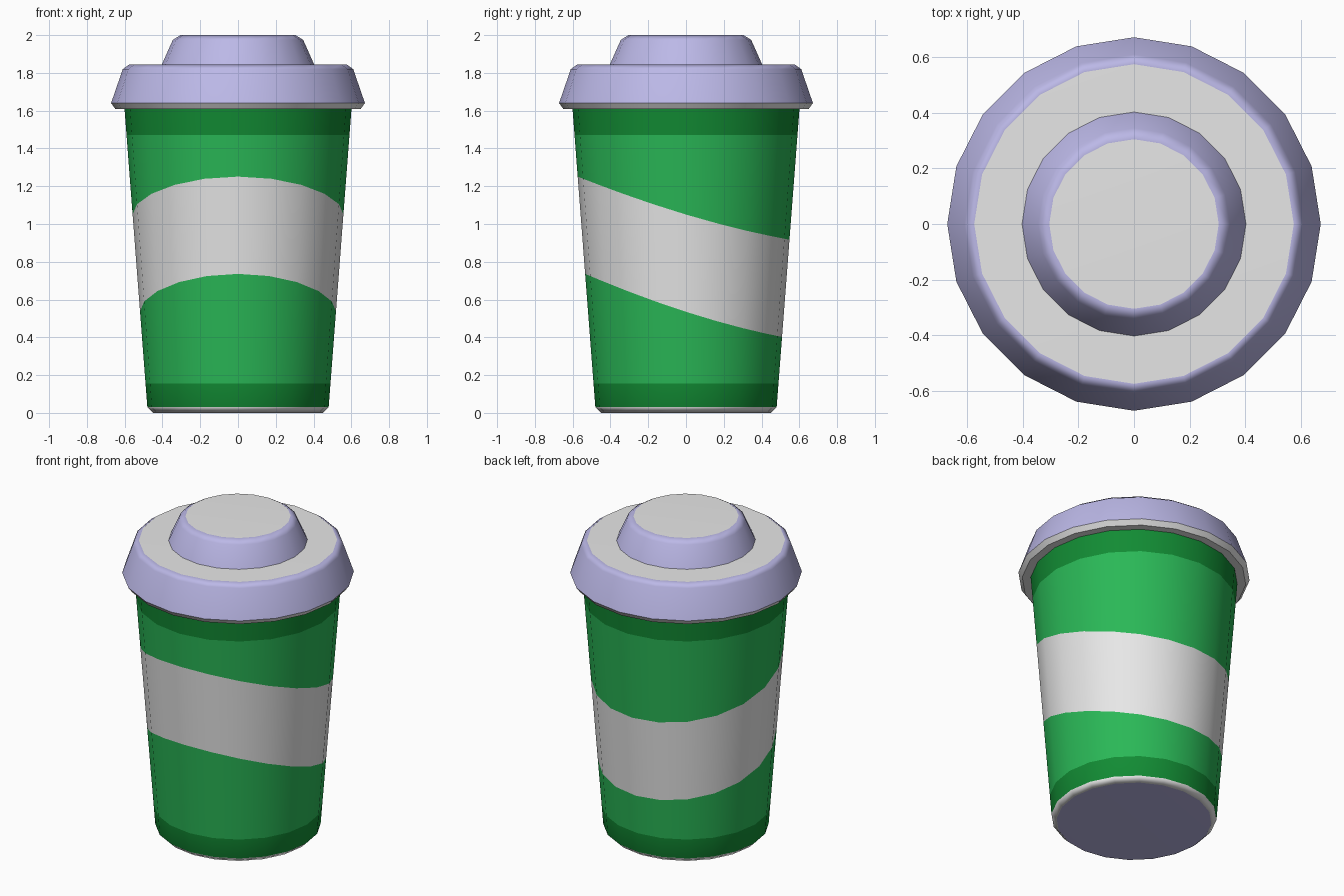
import bpy, bmesh, math

SIDES = 20

cube = bpy.data.objects.get("Cube")
if cube:
    bpy.data.objects.remove(cube, do_unlink=True)


def material(name, rgb):
    m = bpy.data.materials.new(name)
    m.use_nodes = True
    m.diffuse_color = (*rgb, 1)
    m.node_tree.nodes["Principled BSDF"].inputs["Base Color"].default_value = (*rgb, 1)
    return m


green = material("green", (0.023, 0.48, 0.095))
dark_green = material("dark green", (0.006, 0.26, 0.034))
white = material("white", (0.8, 0.8, 0.8))
lavender = material("lavender", (0.5, 0.48, 0.8))


def lathe(name, rings, mats, caps=(None, None)):
    """Spin (radius, height) rings; either may be a function of the angle.
    mats colours each band between rings; caps colour the bottom and top."""
    palette = list(dict.fromkeys(m for m in [*mats, *caps] if m))
    bm = bmesh.new()
    loops = []
    for ring in rings:
        loop = []
        for i in range(SIDES):
            a = math.tau * i / SIDES
            r, z = ring(a) if callable(ring) else ring
            loop.append(bm.verts.new((r * math.cos(a), r * math.sin(a), z)))
        loops.append(loop)
    for low, high, mat in zip(loops, loops[1:], mats):
        for i in range(SIDES):
            j = (i + 1) % SIDES
            f = bm.faces.new((low[i], low[j], high[j], high[i]))
            f.material_index = palette.index(mat)
    for loop, mat in ((loops[0][::-1], caps[0]), (loops[-1], caps[1])):
        if mat:
            bm.faces.new(loop).material_index = palette.index(mat)
    mesh = bpy.data.meshes.new(name)
    bm.to_mesh(mesh)
    bm.free()
    for m in palette:
        mesh.materials.append(m)
    ob = bpy.data.objects.new(name, mesh)
    bpy.context.collection.objects.link(ob)
    bpy.ops.object.select_all(action="DESELECT")
    ob.select_set(True)
    bpy.context.view_layer.objects.active = ob
    bpy.ops.object.shade_smooth_by_angle(angle=math.radians(50))
    # Large faces keep flat shading, bevels carry the gradient
    weighted = ob.modifiers.new("Weighted Normal", "WEIGHTED_NORMAL")
    weighted.keep_sharp = True
    return ob


# Cup: tapered wall with a slanted wavy stripe
def wall(z):
    return 0.48 + (z - 0.03) * 0.0765, z


def stripe_edge(middle):
    def ring(a):
        s = math.sin(a)
        return wall(middle - 0.167 * s + 0.034 * s * s)
    return ring


lathe("cup",
      [(0.45, 0), wall(0.03), wall(0.155), stripe_edge(0.535),
       stripe_edge(1.05), wall(1.47), wall(1.63)],
      [white, dark_green, green, white, green, dark_green],
      caps=(lavender, None))

# Lid: flared skirt with bevelled rims and a pale flat top
lathe("lid",
      [(0.59, 1.61), (0.65, 1.61), (0.672, 1.64), (0.61, 1.82),
       (0.575, 1.845)],
      [white, white, lavender, lavender], caps=(None, white))

# Raised dome in the middle of the lid
lathe("lid_dome",
      [(0.403, 1.845), (0.345, 1.975), (0.305, 2.0)],
      [lavender, lavender], caps=(None, white))
